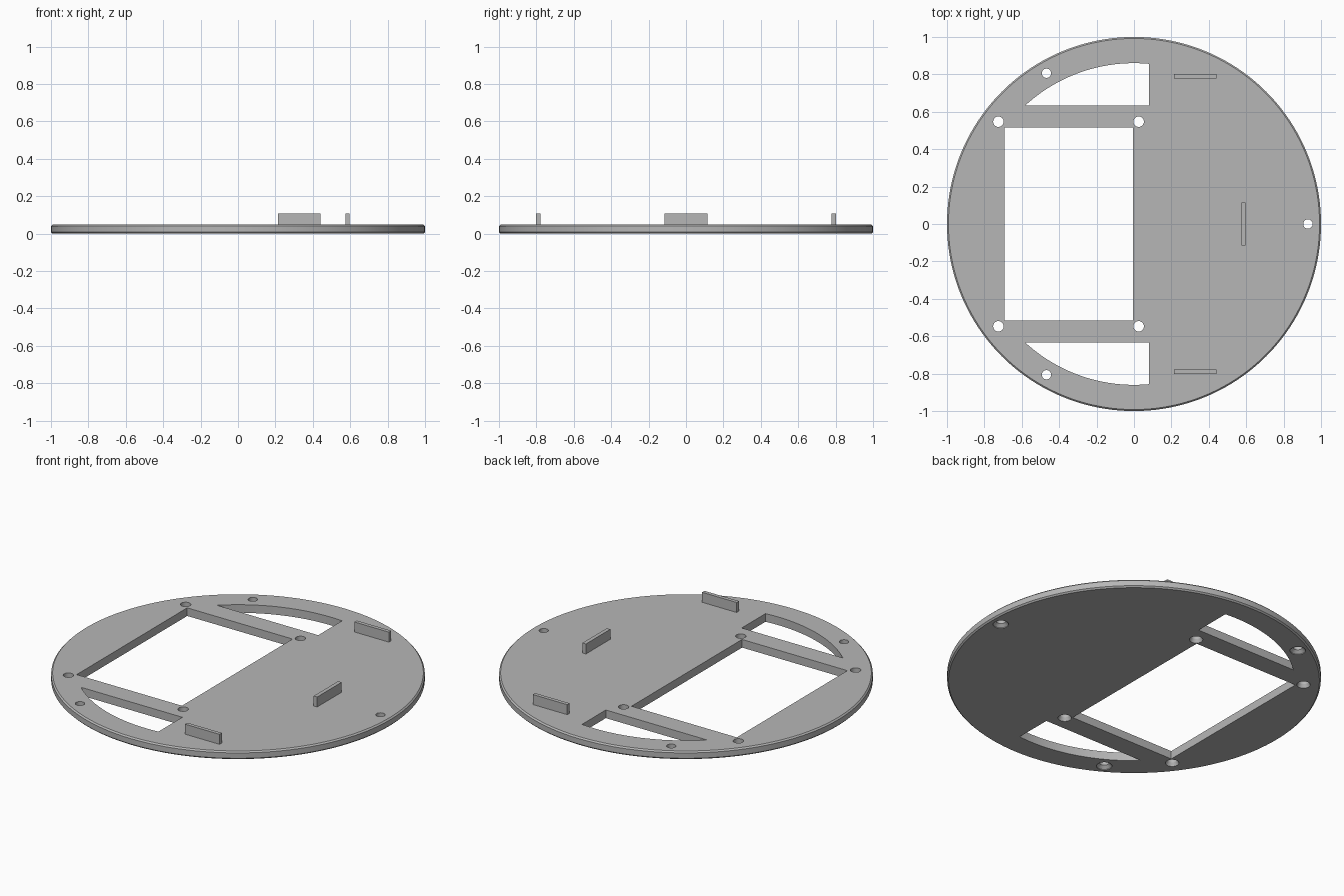
import bpy, bmesh, math

cube = bpy.data.objects.get("Cube")
if cube:
    bpy.data.objects.remove(cube, do_unlink=True)

TOP = 0.048       # upper face of the plate
TAB_TOP = 0.107   # upper face of the tabs
CHAMFER = 0.008

grey = bpy.data.materials.new("plain grey")
grey.use_nodes = True
colour = (0.47, 0.47, 0.47, 1)
grey.diffuse_color = colour
grey.node_tree.nodes["Principled BSDF"].inputs["Base Color"].default_value = colour


def loft(name, rings):
    """Closed solid through a stack of (outline, z) rings, bottom to top."""
    bm = bmesh.new()
    loops = [[bm.verts.new((x, y, z)) for x, y in outline] for outline, z in rings]
    bm.faces.new(loops[0][::-1])
    bm.faces.new(loops[-1])
    n = len(loops[0])
    for low, high in zip(loops, loops[1:]):
        for i in range(n):
            j = (i + 1) % n
            bm.faces.new((low[i], low[j], high[j], high[i]))
    bmesh.ops.recalc_face_normals(bm, faces=bm.faces)
    mesh = bpy.data.meshes.new(name)
    bm.to_mesh(mesh)
    bm.free()
    mesh.materials.append(grey)
    obj = bpy.data.objects.new(name, mesh)
    bpy.context.collection.objects.link(obj)
    return obj


def circle(r, cx=0, cy=0, n=32):
    return [(cx + r * math.cos(math.tau * i / n), cy + r * math.sin(math.tau * i / n))
            for i in range(n)]


def box(x0, x1, y0, y1):
    return [(x0, y0), (x1, y0), (x1, y1), (x0, y1)]


def cutter(rings):
    obj = loft("cutter", rings)
    obj.hide_render = True
    cutters.append(obj)


def through(outline):
    cutter([(outline, -0.1), (outline, 0.2)])


def screw_hole(x, y, r, wide):
    # straight bore with a countersink on the underside
    bore, mouth = circle(r, x, y), circle(wide, x, y)
    cutter([(mouth, -0.05), (mouth, 0.004), (bore, 0.02), (bore, 0.2)])


# Round plate with chamfered rims
rim, face = circle(1, n=160), circle(1 - CHAMFER, n=160)
plate = loft("base_plate", [(face, 0), (rim, CHAMFER), (rim, TOP - CHAMFER), (face, TOP)])

# Openings: central window, two curved windows, seven screw holes
cutters = []
through(box(-0.693, -0.005, -0.516, 0.516))
ARC, CHORD, EDGE = 0.86, 0.634, 0.08
start, end = math.acos(EDGE / ARC), math.pi - math.asin(CHORD / ARC)
for side in (1, -1):
    arc = [(ARC * math.cos(a), side * ARC * math.sin(a))
           for a in (start + (end - start) * i / 32 for i in range(33))]
    through(arc + [(EDGE, side * CHORD)])
    for x in (-0.725, 0.025):
        screw_hole(x, side * 0.547, 0.028, 0.036)
    screw_hole(-0.468, side * 0.806, 0.025, 0.042)
screw_hole(0.93, 0, 0.025, 0.042)

for c in cutters:
    cut = plate.modifiers.new("opening", "BOOLEAN")
    cut.operation = "DIFFERENCE"
    cut.solver = "EXACT"
    cut.object = c
graph = bpy.context.evaluated_depsgraph_get()
result = bpy.data.meshes.new_from_object(plate.evaluated_get(graph))
plate.modifiers.clear()
plate.data = result
for c in cutters:
    bpy.data.objects.remove(c, do_unlink=True)

# Upright tabs
for name, outline in (("left_back_tab", box(0.215, 0.44, 0.779, 0.801)),
                      ("left_front_tab", box(0.215, 0.44, -0.801, -0.779)),
                      ("left_middle_tab", box(0.574, 0.597, -0.114, 0.114))):
    loft(name, [(outline, TOP - 0.004), (outline, TAB_TOP)])

# Smooth the round walls, keep the edges sharp
bpy.ops.object.select_all(action="DESELECT")
plate.select_set(True)
bpy.context.view_layer.objects.active = plate
bpy.ops.object.shade_smooth_by_angle(angle=math.radians(25))
